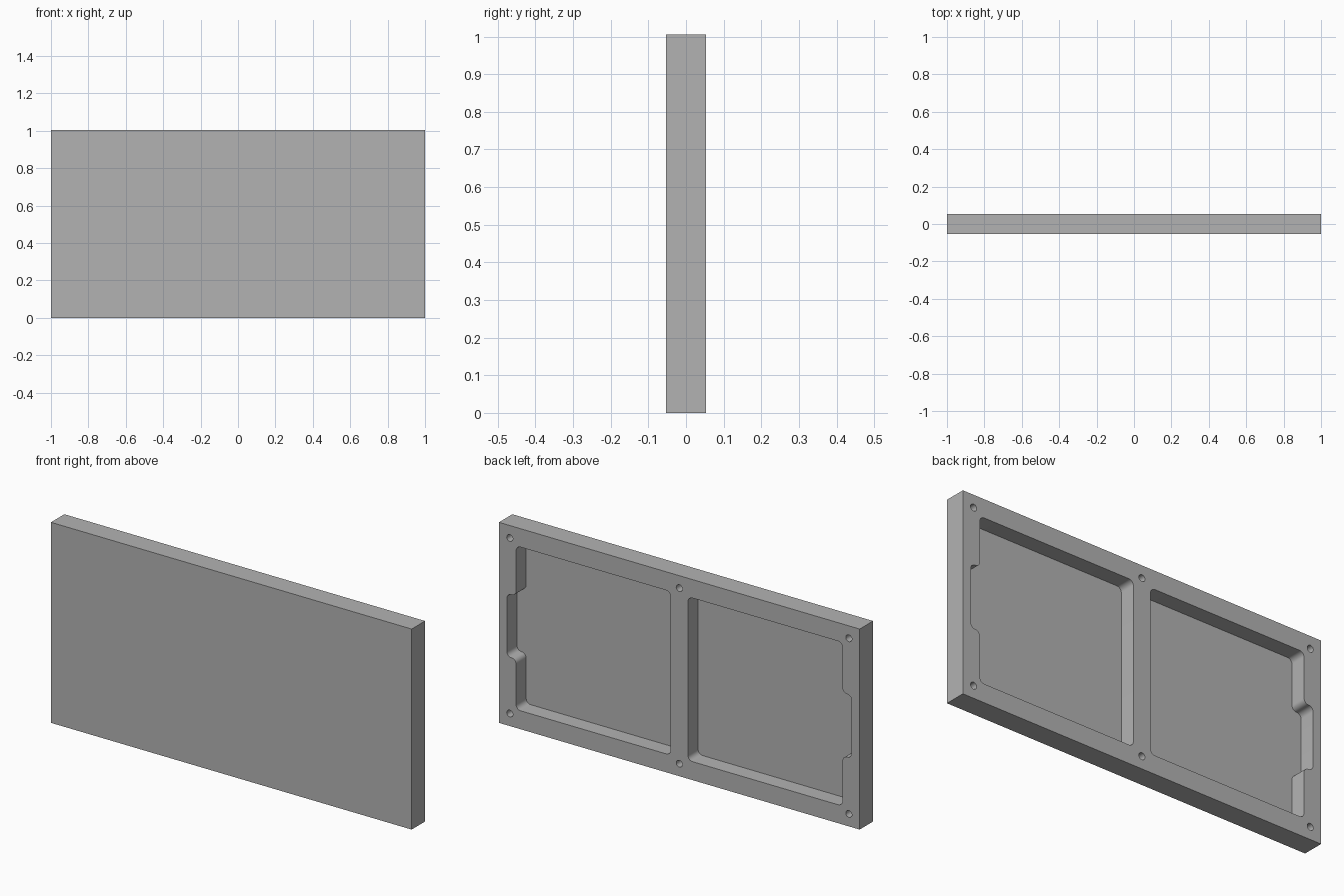
import bpy
import bmesh
from math import cos, sin, pi, radians
from mathutils import Vector

cube = bpy.data.objects.get("Cube")
if cube:
    bpy.data.objects.remove(cube, do_unlink=True)

HEIGHT, HALF_DEPTH = 1.005, 0.053
MID = HEIGHT / 2
FLOOR_Y = HALF_DEPTH - 0.08      # bottom of pockets and screw holes
FILLET = 0.025

grey = bpy.data.materials.new("plain_grey")
grey.use_nodes = True
colour = (0.45, 0.45, 0.45, 1)
grey.diffuse_color = colour
grey.node_tree.nodes["Principled BSDF"].inputs["Base Color"].default_value = colour


def prism(name, outline, y0, y1):
    """Extrude an (x, z) outline from y0 to y1."""
    bm = bmesh.new()
    face = bm.faces.new([bm.verts.new((x, y0, z)) for x, z in outline])
    extruded = bmesh.ops.extrude_face_region(bm, geom=[face])["geom"]
    moved = [v for v in extruded if isinstance(v, bmesh.types.BMVert)]
    bmesh.ops.translate(bm, verts=moved, vec=(0, y1 - y0, 0))
    bmesh.ops.recalc_face_normals(bm, faces=bm.faces)
    mesh = bpy.data.meshes.new(name)
    bm.to_mesh(mesh)
    bm.free()
    mesh.materials.append(grey)
    obj = bpy.data.objects.new(name, mesh)
    bpy.context.collection.objects.link(obj)
    return obj


def rounded(points, radius, steps=6):
    """Round every corner of a right-angled outline."""
    points = [Vector(p) for p in points]
    result = []
    for i, p in enumerate(points):
        a = (points[i - 1] - p).normalized()
        b = (points[(i + 1) % len(points)] - p).normalized()
        centre = p + radius * (a + b)
        for k in range(steps + 1):
            t = k / steps * pi / 2
            result.append(centre - radius * (b * cos(t) + a * sin(t)))
    return result


# Solid panel
panel = prism("panel", [(-1, 0), (1, 0), (1, HEIGHT), (-1, HEIGHT)],
              -HALF_DEPTH, HALF_DEPTH)

# Two mirrored pockets, each with a shallow notch in its outer wall
inner, outer, notch_x = 0.048, 0.905, 0.956
half_h, notch_h = 0.41, 0.158
pocket = [(inner, MID - half_h), (outer, MID - half_h),
          (outer, MID - notch_h), (notch_x, MID - notch_h),
          (notch_x, MID + notch_h), (outer, MID + notch_h),
          (outer, MID + half_h), (inner, MID + half_h)]
cutters = []
for side in (-1, 1):
    outline = rounded([(side * x, z) for x, z in pocket], FILLET)
    cutters.append(prism("pocket_cutter", outline, FLOOR_Y, HALF_DEPTH + 0.1))

# Six screw holes
for x in (-0.94, 0, 0.94):
    for z in (MID - 0.44, MID + 0.44):
        ring = [(x + 0.017 * cos(k * pi / 12), z + 0.017 * sin(k * pi / 12))
                for k in range(24)]
        cutters.append(prism("hole_cutter", ring, FLOOR_Y, HALF_DEPTH + 0.1))

# Cut the back and keep sharp edges
bpy.ops.object.select_all(action="DESELECT")
bpy.context.view_layer.objects.active = panel
panel.select_set(True)
for cutter in cutters:
    mod = panel.modifiers.new("cut", "BOOLEAN")
    mod.operation = "DIFFERENCE"
    mod.solver = "EXACT"
    mod.object = cutter
    bpy.ops.object.modifier_apply(modifier=mod.name)
    bpy.data.objects.remove(cutter, do_unlink=True)
bpy.ops.object.shade_smooth_by_angle(angle=radians(30))
